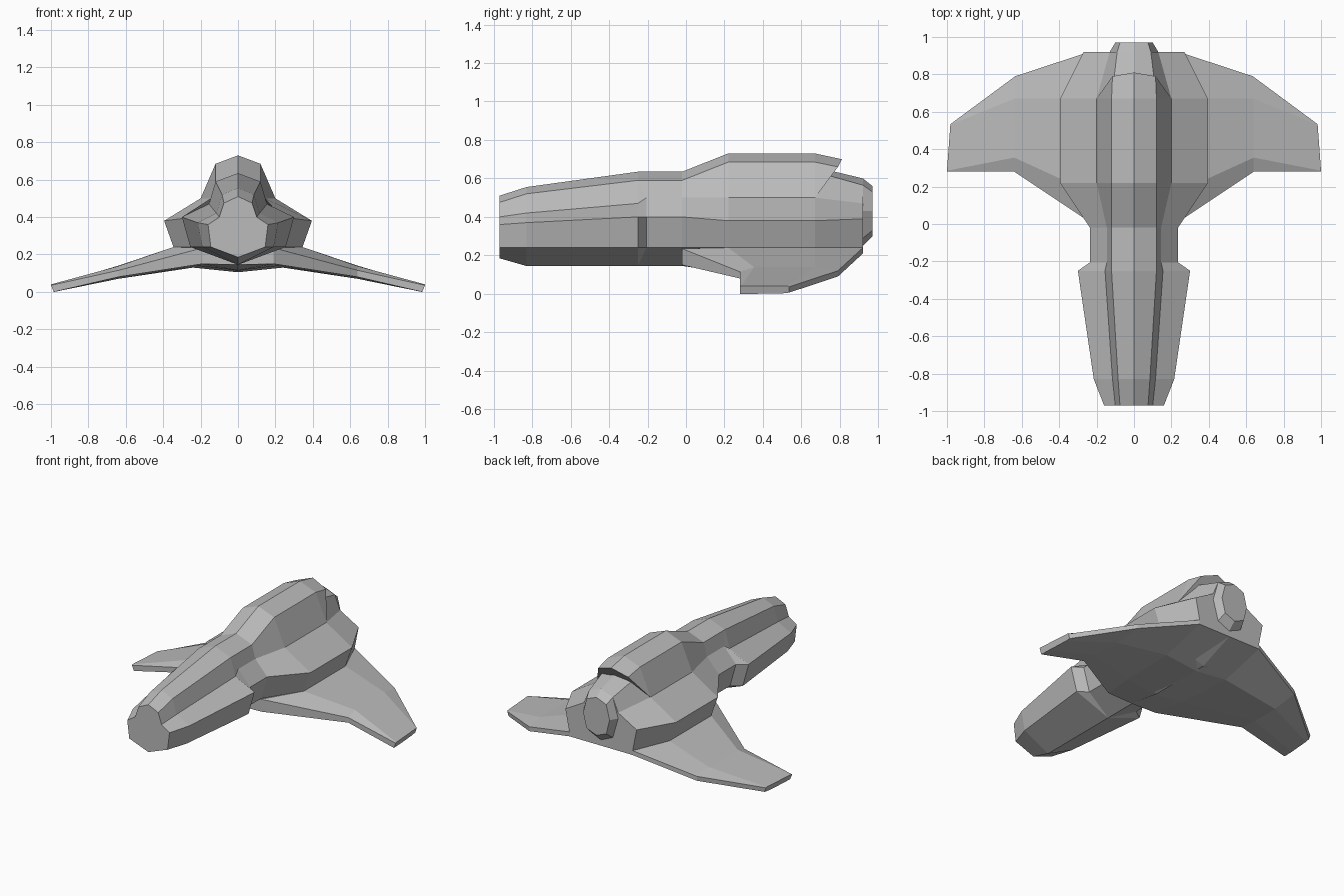
import bpy
import bmesh

cube = bpy.data.objects.get("Cube")
if cube:
    bpy.data.objects.remove(cube, do_unlink=True)

hull_grey = bpy.data.materials.new("hull_grey")
hull_grey.use_nodes = True
colour = (0.5, 0.5, 0.5, 1)
hull_grey.diffuse_color = colour
hull_grey.node_tree.nodes["Principled BSDF"].inputs["Base Color"].default_value = colour


def skin(name, rings):
    """Join matching closed rings of points into one capped, flat-shaded shell."""
    bm = bmesh.new()
    loops = [[bm.verts.new(point) for point in ring] for ring in rings]
    for a, b in zip(loops, loops[1:]):
        for i in range(len(a)):
            j = (i + 1) % len(a)
            bm.faces.new((a[i], a[j], b[j], b[i]))
    bm.faces.new(loops[0])
    bm.faces.new(loops[-1])
    bmesh.ops.remove_doubles(bm, verts=bm.verts, dist=0.0005)
    bmesh.ops.recalc_face_normals(bm, faces=bm.faces)
    mesh = bpy.data.meshes.new(name)
    bm.to_mesh(mesh)
    bm.free()
    mesh.materials.append(hull_grey)
    obj = bpy.data.objects.new(name, mesh)
    bpy.context.collection.objects.link(obj)
    return obj


def mirrored(half):
    """Close a half profile, given from top to bottom, across the centre plane."""
    return half + [(-x, y, z) for x, y, z in reversed(half) if x > 0]


def station(y, *profile):
    return mirrored([(x, y, z) for x, z in profile])


# Fuselage: flared head, narrow neck and broad body
neck = [(0, .635), (.12, .59), (.145, .5), (.235, .4), (.19, .24), (0, .145)]
body = [(0, .73), (.12, .685), (.2, .5), (.395, .38), (.345, .24), (0, .11)]
setback = [-.25, -.25, -.205, -.205, -.205, -.25]
fuselage = [
    station(-.97, (0, .51), (.075, .475), (.1, .4), (.16, .36), (.145, .24), (0, .185)),
    station(-.83, (0, .555), (.085, .52), (.115, .42), (.215, .37), (.19, .24), (0, .145)),
    station(-.25, (0, .635), (.12, .59), (.155, .47), (.3, .4), (.255, .24), (0, .145)),
    mirrored([(x, y, z) for (x, z), y in zip(neck, setback)]),
    station(-.02, *neck),
    station(.22, *body),
    station(.67, *body),
]
skin("fuselage", fuselage)

# Rear body tapering towards the engine
skin("rear_body", [
    station(.67, (0, .66), (.12, .635), *body[2:]),
    station(.92, (0, .6), (.09, .565), (.13, .47), (.27, .39), (.24, .24), (0, .21)),
])

# Overhanging hood above the engine, with a slanted rear opening
skin("engine_hood", [
    station(.67, *body[:3]),
    mirrored([(0, .81, .7), (.115, .79, .66), (.2, .671, .5)]),
])

# Engine nozzle
skin("engine_nozzle", [
    station(.8, (0, .6), (.09, .56), (.13, .43), (.09, .29), (0, .25)),
    station(.92, (0, .6), (.09, .565), (.13, .43), (.09, .29), (0, .25)),
    station(.97, (0, .56), (.075, .53), (.1, .43), (.075, .33), (0, .3)),
])

# Swept drooping wings: each section runs over the top and back underneath
wing_sections = [
    [(0, -.02, .2), (0, .22, .2), (0, .67, .22), (0, .92, .235),
     (0, .92, .21), (0, .6, .105), (0, .2, .115), (0, -.02, .145)],
    [(.19, -.02, .235), (.345, .22, .24), (.345, .67, .24), (.24, .92, .24),
     (.24, .92, .21), (.24, .6, .13), (.22, .2, .14), (.19, -.02, .15)],
    [(.64, .28, .115), (.64, .355, .138), (.64, .67, .14), (.635, .79, .12),
     (.635, .79, .09), (.64, .6, .07), (.64, .4, .07), (.64, .28, .08)],
    [(1, .28, .035), (1, .285, .04), (.982, .53, .04), (.98, .535, .036),
     (.97, .535, .006), (.973, .5, .002), (.983, .35, 0), (.985, .28, 0)],
]
for side, sign in (("left", 1), ("right", -1)):
    skin(side + "_wing", [[(sign * x, y, z) for x, y, z in s] for s in wing_sections])
